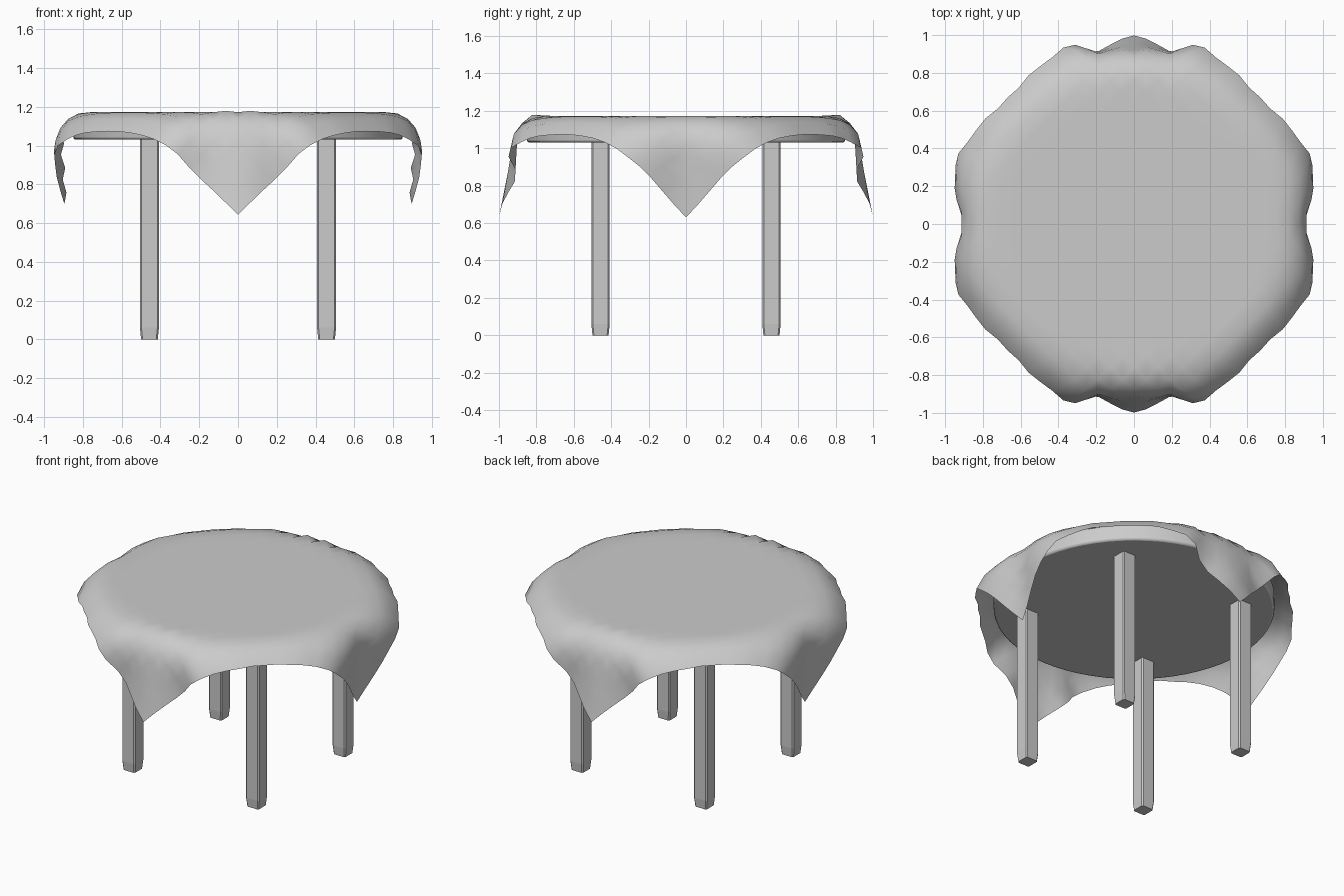
import bpy, bmesh, math

if "Cube" in bpy.data.objects:
    bpy.data.objects.remove(bpy.data.objects["Cube"])


def interp(x, pts):
    """Smooth interpolation through (x, value) pairs."""
    for (a, va), (b, vb) in zip(pts, pts[1:]):
        if x <= b:
            k = max(0, (x - a) / (b - a))
            return va + (vb - va) * k * k * (3 - 2 * k)
    return pts[-1][1]


def bevel(ob, width, segments):
    m = ob.modifiers.new("bevel", 'BEVEL')
    m.width, m.segments = width, segments
    m.limit_method = 'ANGLE'


def smooth(ob, angle):
    bpy.ops.object.select_all(action='DESELECT')
    ob.select_set(True)
    bpy.context.view_layer.objects.active = ob
    bpy.ops.object.shade_smooth_by_angle(angle=math.radians(angle))


# round table top
bpy.ops.mesh.primitive_cylinder_add(vertices=64, radius=0.85, depth=0.107,
                                    location=(0, 0, 1.0835))
top = bpy.context.object
top.name = "table_top"
bevel(top, 0.012, 2)
smooth(top, 30)

# four square legs, slightly narrowed at the foot
for sx, fx in ((-1, "left"), (1, "right")):
    for sy, fy in ((-1, "front"), (1, "back")):
        bm = bmesh.new()
        bmesh.ops.create_cube(bm, size=1)
        bmesh.ops.scale(bm, verts=bm.verts, vec=(0.098, 0.098, 1.05))
        bmesh.ops.translate(bm, verts=bm.verts, vec=(0, 0, 0.525))
        foot = [f for f in bm.faces if f.normal.z < -0.9 or f.calc_center_median().z < 0.01]
        bmesh.ops.bisect_plane(bm, geom=bm.verts[:] + bm.edges[:] + bm.faces[:],
                               plane_co=(0, 0, 0.06), plane_no=(0, 0, 1))
        for v in bm.verts:
            if v.co.z < 0.01:
                v.co.x *= 0.88
                v.co.y *= 0.88
        bmesh.ops.bevel(bm, geom=[e for e in bm.edges
                                  if abs(e.verts[0].co.z - e.verts[1].co.z) > 0.01],
                        offset=0.008, segments=1, affect='EDGES')
        bmesh.ops.translate(bm, verts=bm.verts, vec=(sx * 0.457, sy * 0.457, 0))
        me = bpy.data.meshes.new("leg")
        bm.to_mesh(me)
        bm.free()
        leg = bpy.data.objects.new(f"{fy}_{fx}_leg", me)
        bpy.context.collection.objects.link(leg)

# fold radius of the cloth against the angle from the nearest corner
FOLD_X = [(0, 0.12), (13, 0.205), (22, 0.225), (45, 0.19)]
FOLD_Y = [(0, 0.14), (9.5, 0.15), (19, 0.23), (45, 0.19)]
REST, TOP = 0.78, 1.172


def drape(x, y):
    """Hang a flat cloth point over the round table edge."""
    r = math.hypot(x, y)
    if r <= REST:
        return x, y, TOP
    along_x = abs(x) > abs(y)
    t = y if along_x else x
    phi = math.degrees(math.asin(min(1, abs(t) / r)))
    rho = interp(phi, FOLD_X if along_x else FOLD_Y)
    d = r - REST
    ang = min(d / rho, math.pi / 2)
    hang = max(0, d - rho * math.pi / 2)
    out = REST + rho * math.sin(ang)
    z = TOP - rho * (1 - math.cos(ang)) - hang
    # side corners tuck in, front and back corners flare out
    if along_x:
        out -= 0.05 * hang
    else:
        out += 0.2 * hang * math.exp(-(phi / 7) ** 2)
        z += 0.018 * math.exp(-((abs(t) - 0.09) / 0.05) ** 2 - ((r - 0.82) / 0.06) ** 2)
    out += 0.006 * math.sin(math.radians(phi * 24)) * min(1, d / 0.2)
    # keep the width of each hanging corner
    c = 1 + (out / r - 1) * (phi / 45) ** 2
    tt = t * c
    aa = math.sqrt(max(0, out * out - tt * tt))
    if along_x:
        return math.copysign(aa, x), tt, z
    return tt, math.copysign(aa, y), z


# square tablecloth turned by 45 degrees
bm = bmesh.new()
bmesh.ops.create_grid(bm, x_segments=22, y_segments=22, size=1.39 / math.sqrt(2))
h = math.sqrt(0.5)
for v in bm.verts:
    px, py = (v.co.x - v.co.y) * h, (v.co.x + v.co.y) * h
    v.co = drape(px, py)
me = bpy.data.meshes.new("tablecloth")
bm.to_mesh(me)
bm.free()
cloth = bpy.data.objects.new("tablecloth", me)
bpy.context.collection.objects.link(cloth)
smooth(cloth, 80)
